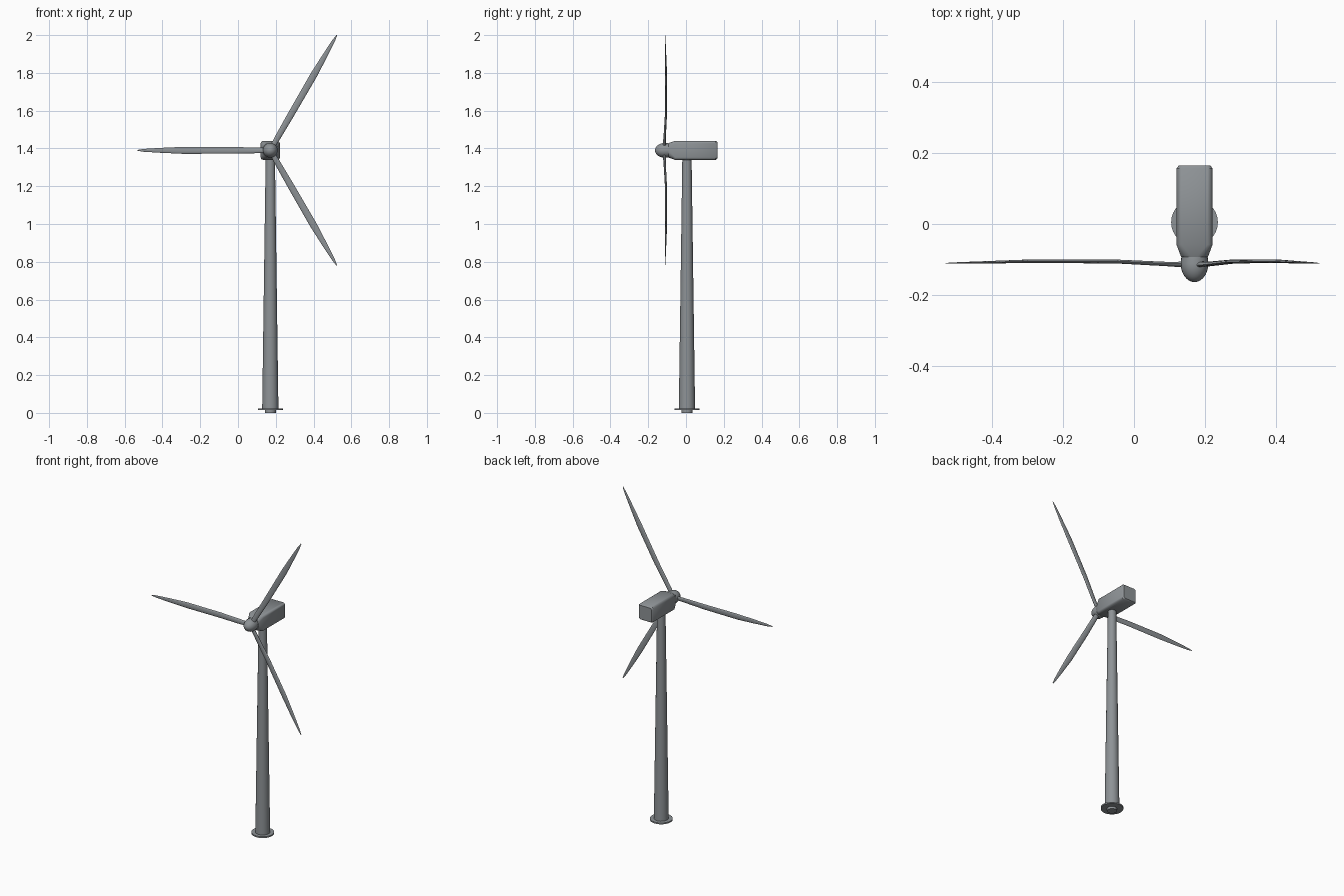
import bpy, bmesh, math
from mathutils import Matrix, Vector

if "Cube" in bpy.data.objects:
    bpy.data.objects.remove(bpy.data.objects["Cube"])

CX, CY, HUB_Z = 0.171, 0.005, 1.39
HUB_Y = -0.112


def material(name, rgb):
    m = bpy.data.materials.new(name)
    m.diffuse_color = (*rgb, 1)
    m.use_nodes = True
    m.node_tree.nodes["Principled BSDF"].inputs["Base Color"].default_value = m.diffuse_color
    return m


GREY = material("turbine grey", (0.27, 0.29, 0.305))


def loft(name, rings, matrix, angle=35):
    """Skin a list of equal-length rings, cap both ends, shade smooth by angle."""
    bm = bmesh.new()
    loops = [[bm.verts.new(p) for p in ring] for ring in rings]
    n = len(loops[0])
    for a, b in zip(loops, loops[1:]):
        for i in range(n):
            j = (i + 1) % n
            bm.faces.new((a[i], a[j], b[j], b[i]))
    bm.faces.new(loops[0][::-1])
    bm.faces.new(loops[-1])
    bmesh.ops.recalc_face_normals(bm, faces=bm.faces)
    me = bpy.data.meshes.new(name)
    bm.to_mesh(me)
    bm.free()
    me.materials.append(GREY)
    ob = bpy.data.objects.new(name, me)
    ob.matrix_world = matrix
    bpy.context.collection.objects.link(ob)
    bpy.ops.object.select_all(action='DESELECT')
    ob.select_set(True)
    bpy.context.view_layer.objects.active = ob
    bpy.ops.object.shade_smooth_by_angle(angle=math.radians(angle))
    return ob


def ellipse(rx, ry, z, n=24, shift=0.0, twist=0.0):
    rot = Matrix.Rotation(twist, 4, 'Z')
    return [rot @ Vector((rx * math.cos(2 * math.pi * i / n),
                          ry * math.sin(2 * math.pi * i / n), 0))
            + Vector((0, shift, z)) for i in range(n)]


def rounded_box(w, h, r, z, steps=3):
    """Rounded rectangle outline, width w, height h, at depth z."""
    pts = []
    for k, (sx, sy) in enumerate([(1, 1), (-1, 1), (-1, -1), (1, -1)]):
        for s in range(steps + 1):
            a = math.pi / 2 * (k + s / steps)
            pts.append(Vector((sx * (w - r) + r * math.cos(a),
                               sy * (h - r) + r * math.sin(a), z)))
    return pts


# Tower standing on a flange and a narrow foot
base = Matrix.Translation((CX, CY, 0))
loft("tower", [ellipse(r, r, z) for r, z in [(0.043, 0.02), (0.0245, 1.355)]], base)
loft("base_flange", [ellipse(r, r, z, 32) for r, z in [(0.066, 0.015), (0.066, 0.024)]], base)
loft("foot", [ellipse(r, r, z) for r, z in [(0.029, 0.0), (0.029, 0.018)]], base)

# Nacelle, lofted backwards along y
along_y = Matrix.Translation((CX, 0, HUB_Z)) @ Matrix.Rotation(-math.pi / 2, 4, 'X')
loft("nacelle", [rounded_box(w, h, r, y) for w, h, r, y in [
    (0.038, 0.038, 0.03, -0.093), (0.051, 0.0505, 0.014, -0.058),
    (0.051, 0.0505, 0.014, 0.157), (0.044, 0.044, 0.012, 0.166)]], along_y, 40)

# Spinner: short cylinder and a domed nose
dome = [(0.039 * math.cos(t), -0.112 - 0.052 * math.sin(t))
        for t in [i * math.pi / 2 / 8 for i in range(8)]]
loft("spinner", [ellipse(r, r, y) for r, y in
                 [(0.037, -0.09)] + dome + [(0.002, -0.164)]], along_y, 50)

# Three blades, each an oval section lofted outwards along local z
#          half chord, half thickness, radius, y shift, twist
SECTIONS = [(0.013, 0.0085, 0.02, -0.003, 0.2), (0.0155, 0.006, 0.08, -0.001, 0.12),
            (0.0175, 0.0055, 0.22, 0.006, 0.06), (0.0185, 0.005, 0.46, 0.007, 0.03),
            (0.013, 0.0035, 0.58, 0.004, 0.0), (0.0075, 0.002, 0.67, 0.002, 0.0),
            (0.002, 0.001, 0.704, 0.001, 0.0)]
for i, deg in enumerate((30, 150, 270)):
    spin = Matrix.Translation((CX, HUB_Y, HUB_Z)) @ Matrix.Rotation(math.radians(deg), 4, 'Y')
    loft(f"blade_{i + 1}", [ellipse(c, t, z, 12, s, tw) for c, t, z, s, tw in SECTIONS], spin, 50)
